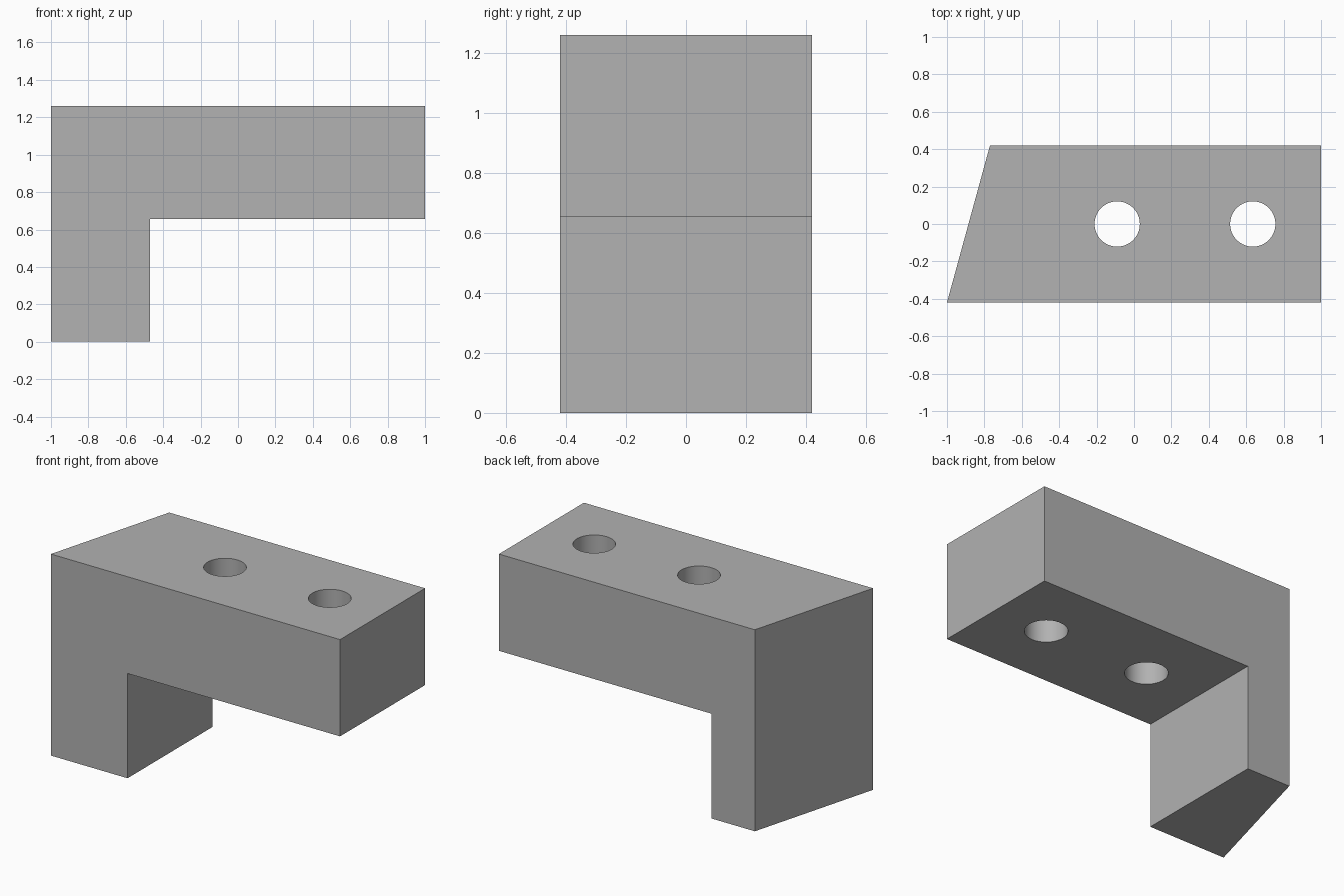
import bpy, bmesh

if "Cube" in bpy.data.objects:
    bpy.data.objects.remove(bpy.data.objects["Cube"])

HALF_DEPTH = 0.42
HEIGHT = 1.26
ARM_BOTTOM = 0.655
LEG_RIGHT = -0.47
BACK_LEFT = -0.77   # the left end slants inward towards the back

grey = bpy.data.materials.new("plain grey")
grey.diffuse_color = (0.445, 0.445, 0.445, 1)
grey.use_nodes = True
grey.node_tree.nodes["Principled BSDF"].inputs["Base Color"].default_value = grey.diffuse_color


def profile(left):
    return [(left, 0), (LEG_RIGHT, 0), (LEG_RIGHT, ARM_BOTTOM),
            (1, ARM_BOTTOM), (1, HEIGHT), (left, HEIGHT)]


# L-shaped block, front profile bridged to a shorter back profile
bm = bmesh.new()
front = [bm.verts.new((x, -HALF_DEPTH, z)) for x, z in profile(-1)]
back = [bm.verts.new((x, HALF_DEPTH, z)) for x, z in profile(BACK_LEFT)]
bm.faces.new(front)
bm.faces.new(back[::-1])
for i in range(len(front)):
    j = (i + 1) % len(front)
    bm.faces.new((front[i], back[i], back[j], front[j]))
bmesh.ops.recalc_face_normals(bm, faces=bm.faces)
mesh = bpy.data.meshes.new("bracket_block")
bm.to_mesh(mesh)
bm.free()
block = bpy.data.objects.new("bracket_block", mesh)
bpy.context.collection.objects.link(block)
mesh.materials.append(grey)

# Two round holes through the arm
for i, x in enumerate((-0.09, 0.635)):
    bpy.ops.mesh.primitive_cylinder_add(vertices=64, radius=0.121, depth=1.0,
                                        location=(x, 0, 0.96))
    cutter = bpy.context.object
    cutter.name = f"hole_cutter_{i + 1}"
    cutter.data.materials.append(grey)
    cut = block.modifiers.new(f"hole_{i + 1}", 'BOOLEAN')
    cut.operation = 'DIFFERENCE'
    cut.solver = 'EXACT'
    cut.object = cutter
    bpy.context.view_layer.objects.active = block
    bpy.ops.object.modifier_apply(modifier=cut.name)
    bpy.data.objects.remove(cutter, do_unlink=True)

# Smooth hole walls, sharp block edges
bpy.ops.object.select_all(action='DESELECT')
block.select_set(True)
bpy.context.view_layer.objects.active = block
bpy.ops.object.shade_smooth_by_angle(angle=0.5)
